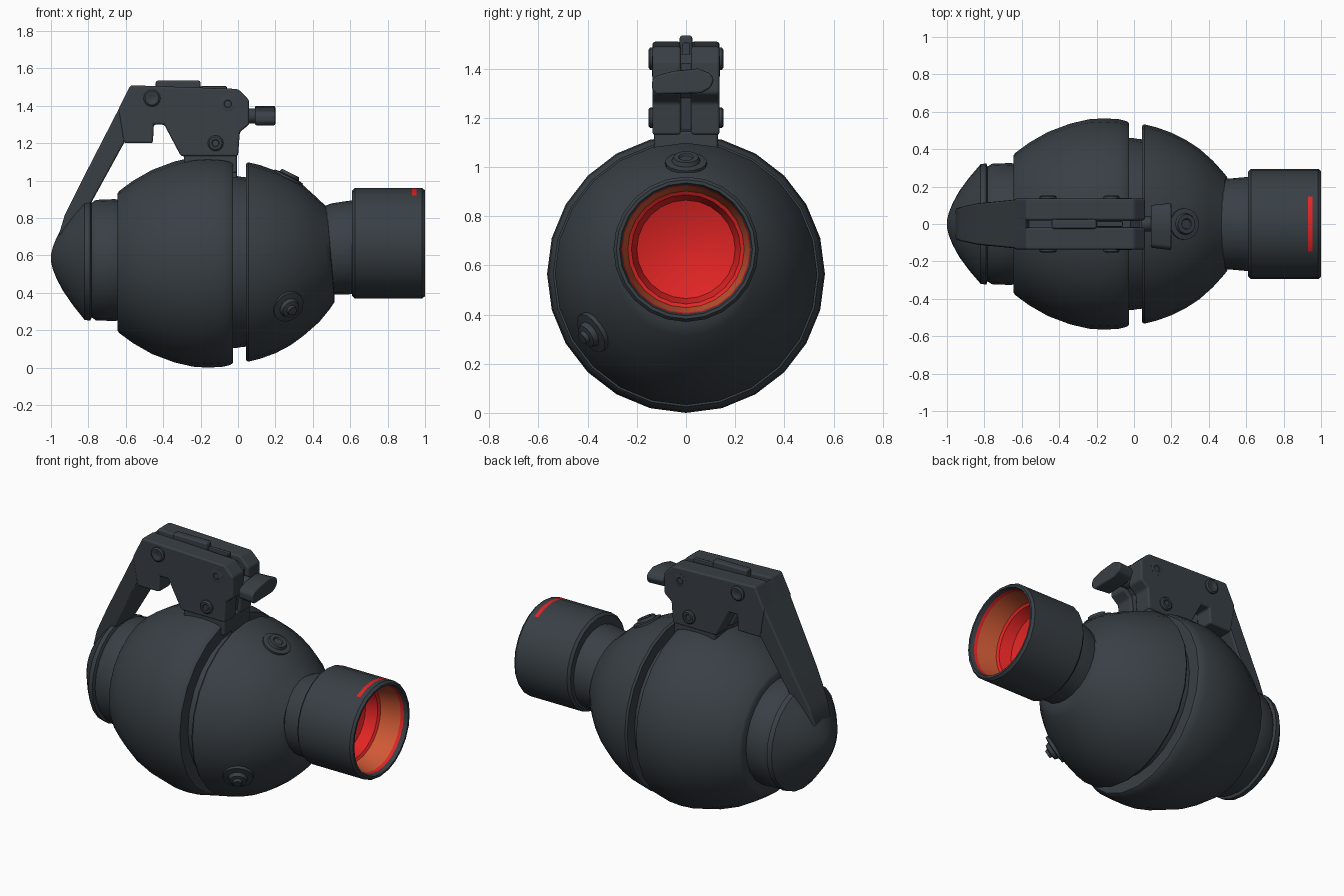
import bpy, bmesh
from math import sin, cos, pi, radians
from mathutils import Vector

cube = bpy.data.objects.get("Cube")
if cube:
    bpy.data.objects.remove(cube)

SIDES = 24
AXIS_Z = 0.565


def material(name, rgb):
    m = bpy.data.materials.new(name)
    m.use_nodes = True
    m.diffuse_color = (*rgb, 1)
    bsdf = m.node_tree.nodes["Principled BSDF"]
    bsdf.inputs["Base Color"].default_value = (*rgb, 1)
    bsdf.inputs["Roughness"].default_value = 0.6
    return m


SLATE = material("dark slate", (0.040, 0.050, 0.059))
RED = material("bright red", (0.75, 0.018, 0.018))
ORANGE = material("burnt orange", (0.62, 0.10, 0.035))


def finish(name, bm, mats=(SLATE,), bevel=0, angle=35):
    bmesh.ops.recalc_face_normals(bm, faces=bm.faces)
    mesh = bpy.data.meshes.new(name)
    bm.to_mesh(mesh)
    bm.free()
    for m in mats:
        mesh.materials.append(m)
    mesh.shade_smooth()
    mesh.set_sharp_from_angle(angle=radians(angle))
    ob = bpy.data.objects.new(name, mesh)
    bpy.context.collection.objects.link(ob)
    if bevel:
        mod = ob.modifiers.new("soft edges", 'BEVEL')
        mod.width = bevel
        mod.segments = 2
        mod.limit_method = 'ANGLE'
        mod.harden_normals = True
    return ob


def lathe(name, profile, slots=None, mats=(SLATE,), paint=None):
    """Turn (x, radius, centre height, lean) rings about the long axis."""
    bm = bmesh.new()
    rings = []
    for x, r, *rest in profile:
        zc = rest[0] if rest else AXIS_Z
        lean = rest[1] if len(rest) > 1 else 0
        ring = []
        for i in range(SIDES):
            a = 2 * pi * i / SIDES
            ring.append(bm.verts.new((x + lean * r * sin(a), r * cos(a), zc + r * sin(a))))
        rings.append(ring)
    for k in range(len(rings) - 1):
        for i in range(SIDES):
            j = (i + 1) % SIDES
            f = bm.faces.new((rings[k][i], rings[k][j], rings[k + 1][j], rings[k + 1][i]))
            f.material_index = slots[k] if slots else 0
    bm.faces.new(rings[0])
    end = bm.faces.new(rings[-1])
    end.material_index = slots[-1] if slots else 0
    if paint:
        paint(bm)
    return finish(name, bm, mats)


def slab(name, outline, y0, y1, bevel=0.012, taper=None):
    """Extrude an (x, z) outline across y."""
    bm = bmesh.new()
    sides = [[bm.verts.new((x, y * (taper(z) if taper else 1), z)) for x, z in outline]
             for y in (y0, y1)]
    bm.faces.new(sides[0])
    bm.faces.new(sides[1])
    n = len(outline)
    for i in range(n):
        j = (i + 1) % n
        bm.faces.new((sides[0][i], sides[0][j], sides[1][j], sides[1][i]))
    return finish(name, bm, bevel=bevel, angle=30)


def box(x0, x1, z0, z1):
    return [(x0, z0), (x1, z0), (x1, z1), (x0, z1)]


def stud(name, centre, normal, steps):
    """Stack of turned steps (height, radius) along a direction."""
    bm = bmesh.new()
    normal = Vector(normal).normalized()
    rot = normal.to_track_quat('Z', 'Y')
    rings = [[bm.verts.new(Vector(centre) + rot @ Vector((r * cos(i * pi / 8), r * sin(i * pi / 8), h)))
              for i in range(16)] for h, r in steps]
    for a, b in zip(rings, rings[1:]):
        for i in range(16):
            j = (i + 1) % 16
            bm.faces.new((a[i], a[j], b[j], b[i]))
    bm.faces.new(rings[0])
    bm.faces.new(rings[-1])
    return finish(name, bm)


# Rounded body: two shells with a recessed groove between them
lathe("rear_shell", [(-0.645, 0.28), (-0.645, 0.365), (-0.635, 0.38), (-0.56, 0.435), (-0.46, 0.492),
                     (-0.34, 0.537), (-0.24, 0.56), (-0.16, 0.565), (-0.08, 0.56), (-0.04, 0.55),
                     (-0.028, 0.54), (-0.028, 0.40)])
lathe("groove_core", [(-0.06, 0.46), (-0.01, 0.46), (0.02, 0.455), (0.07, 0.45)])
lathe("front_shell", [(0.043, 0.40), (0.043, 0.525), (0.055, 0.533), (0.12, 0.517), (0.20, 0.488),
                      (0.28, 0.448, 0.567), (0.35, 0.402, 0.572), (0.42, 0.34, 0.583, -0.04),
                      (0.47, 0.285, 0.597, -0.07), (0.495, 0.255, 0.605, -0.08),
                      (0.50, 0.20, 0.61, -0.08)])

# Rear end: collar and blunt cone
lathe("rear_collar", [(-0.62, 0.32, 0.575), (-0.66, 0.326, 0.575), (-0.76, 0.322, 0.575),
                      (-0.785, 0.305, 0.575), (-0.80, 0.29, 0.575)])
lathe("rear_cone", [(-0.78, 0.30, 0.575), (-0.79, 0.324, 0.575), (-0.82, 0.32, 0.575),
                    (-0.88, 0.25, 0.58), (-0.935, 0.175, 0.585), (-0.97, 0.11, 0.585),
                    (-0.99, 0.06, 0.585), (-1.0, 0.02, 0.585)])

# Front tube with a coloured bore
lathe("neck", [(0.46, 0.235, 0.62, -0.08), (0.51, 0.243, 0.635, -0.05), (0.59, 0.25, 0.642),
               (0.64, 0.25, 0.645)])


def paint_mark(bm):
    # Small red mark on top of the tube near its rim
    for f in bm.faces:
        c = f.calc_center_median()
        if 0.93 < c.x < 0.955 and c.z > 0.92 and len(f.verts) == 4:
            f.material_index = 1


TZ = 0.665
tube_rings = [(0.61, 0.24), (0.61, 0.28), (0.625, 0.295), (0.93, 0.295), (0.955, 0.295), (0.985, 0.295),
              (1.0, 0.283), (1.0, 0.27), (0.975, 0.262), (0.955, 0.258), (0.83, 0.237),
              (0.82, 0.222), (0.75, 0.20), (0.72, 0.12), (0.71, 0.02)]
lathe("front_tube", [(x, r, TZ) for x, r in tube_rings],
      slots=[0] * 8 + [1, 2] + [1] * 5, mats=(SLATE, RED, ORANGE), paint=paint_mark)

# Lever head: two cheeks with a recessed core between them
head = [(-0.575, 1.51), (-0.60, 1.46), (-0.63, 1.20), (-0.455, 1.20), (-0.45, 1.30), (-0.395, 1.30),
        (-0.305, 1.13), (0.0, 1.13), (0.01, 1.26), (0.06, 1.30), (0.06, 1.43), (0.0, 1.49)]
head[2] = (-0.61, 1.20)
head[1] = (-0.64, 1.38)
for side, label in ((-1, "right"), (1, "left")):
    slab(label + "_cheek", head, side * 0.02, side * 0.137)
    for n, (x, z, r, h) in enumerate([(-0.46, 1.44, 0.045, 0.018), (-0.12, 1.20, 0.042, 0.018),
                                      (-0.055, 1.41, 0.042, 0.004)]):
        stud(f"{label}_bolt_{n + 1}", (x, side * 0.135, z), (0, side, 0),
             [(-0.01, r), (h * 0.6, r), (h, r * 0.8), (h, r * 0.5), (h - 0.003, r * 0.4)])
core = [(-0.57, 1.46), (-0.61, 1.37), (-0.59, 1.22), (-0.46, 1.22), (-0.45, 1.32), (-0.38, 1.32),
        (-0.29, 1.15), (-0.02, 1.15), (0.0, 1.28), (0.03, 1.31), (0.03, 1.42), (-0.02, 1.46)]
slab("head_core", core, -0.03, 0.03, bevel=0)
slab("top_latch", box(-0.44, -0.20, 1.44, 1.535), -0.026, 0.026)
slab("latch_bar", box(-0.20, -0.06, 1.44, 1.505), -0.015, 0.015, bevel=0.005)
slab("head_foot", box(-0.29, -0.005, 1.04, 1.145), -0.13, 0.13)
slab("groove_bridge", box(-0.035, -0.005, 0.98, 1.12), -0.06, 0.06, bevel=0.004)

# Lever arm sloping down onto the rear cone
arm = [(-0.575, 1.505), (-0.845, 0.98), (-0.925, 0.82), (-0.955, 0.72), (-0.94, 0.64),
       (-0.86, 0.74), (-0.78, 0.89), (-0.61, 1.20), (-0.53, 1.36)]
slab("lever_arm", arm, -0.137, 0.137, taper=lambda z: 0.6 + 0.4 * min(1, max(0, (z - 0.72) / 0.5)))

# Pull pin: short shaft and a flattened grip
stud("pin_shaft", (0.04, 0, 1.345), (1, 0, 0), [(0, 0.04), (0.06, 0.04), (0.08, 0.03)])
bm = bmesh.new()
grip = [(-0.14, 1.315), (-0.12, 1.295), (0.06, 1.30), (0.10, 1.32), (0.115, 1.355),
        (0.10, 1.38), (0.05, 1.40), (-0.05, 1.39), (-0.125, 1.37), (-0.14, 1.35)]
back = [bm.verts.new((0.09, y * 0.9, z)) for y, z in grip]
front = [bm.verts.new((0.20, y, z)) for y, z in grip]
bm.faces.new(back)
bm.faces.new(front)
for i in range(len(grip)):
    j = (i + 1) % len(grip)
    bm.faces.new((back[i], back[j], front[j], front[i]))
finish("pin_grip", bm, bevel=0.01)

# Studs on the front shell
for name, a, steps in (("top_stud", 90, [(-0.03, 0.085), (0.004, 0.085), (0.008, 0.058), (0.025, 0.052),
                                         (0.025, 0.03), (0.018, 0.025)]),
                       ("side_stud", 212, [(-0.03, 0.09), (0.004, 0.088), (0.008, 0.055), (0.03, 0.048),
                                           (0.034, 0.028), (0.05, 0.024)])):
    out = Vector((0, cos(radians(a)), sin(radians(a))))
    stud(name, Vector((0.27, 0, AXIS_Z)) + out * 0.453, out + Vector((0.5, 0, 0)), steps)
